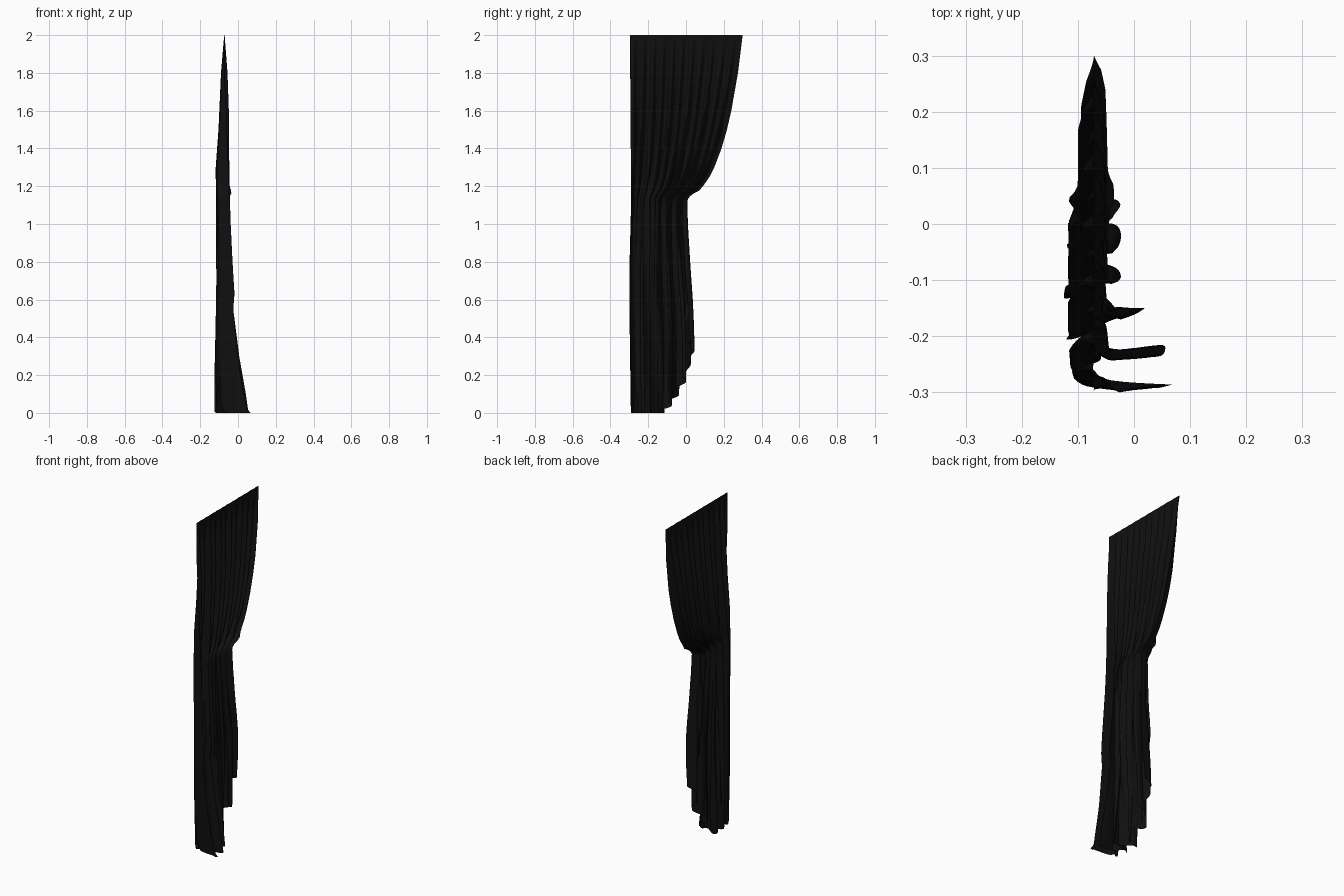
import bpy, bmesh, math

if "Cube" in bpy.data.objects:
    bpy.data.objects.remove(bpy.data.objects["Cube"])

TAU = math.tau
NU, NV = 240, 130


def lerp_table(pts, t):
    if t <= pts[0][0]:
        return pts[0][1]
    for (a, p), (b, q) in zip(pts, pts[1:]):
        if t <= b:
            return p + (q - p) * (t - a) / (b - a)
    return pts[-1][1]


def bump(t, centre, width):
    return math.exp(-((t - centre) / width) ** 2)


# Silhouette of the tied-back cloth, as (height, value) pairs
right_edge = [(0.33, .045), (0.45, .043), (0.6, .036), (0.8, .022), (1.0, .01), (1.13, .007),
              (1.15, .025), (1.165, .045), (1.175, .068), (1.2, .09), (1.25, .125), (1.3, .15),
              (1.4, .188), (1.5, .217), (1.6, .24), (1.8, .275), (2.0, .30)]
left_edge = [(0, -.292), (0.5, -.299), (0.75, -.30), (1.1, -.291), (1.5, -.293), (2, -.297)]
x_low = [(0, -.123), (0.3, -.121), (0.7, -.113), (1.0, -.115), (1.3, -.117), (1.5, -.103),
         (1.8, -.09), (2, -.073)]
x_high = [(0, .058), (0.1, .042), (0.3, .005), (0.55, -.027), (0.63, -.02), (0.8, -.03),
          (1.0, -.04), (1.2, -.046), (1.6, -.049), (1.8, -.056), (2, -.071)]
# Hem rises toward the pulled-back side, as (y, height) pairs
hem = [(-.13, 0), (-.1, .03), (-.05, .1), (0, .2), (.02, .28), (.045, .33)]
# How far the kicked-out lower folds reach, by y
kick = [(-.30, .75), (-.27, 1), (-.24, 1), (-.16, .55), (-.13, .15), (0, 0)]


def cloth_point(u, v):
    zb = lerp_table(hem, -.295 + .34 * u)
    z = zb + (2 - zb) * v ** 1.15
    lo_y, hi_y = lerp_table(left_edge, z), lerp_table(right_edge, z)
    y = lo_y + (hi_y - lo_y) * u
    low = lerp_table(x_low, z)
    high = lerp_table(x_high, z)
    calm = min(high, -.04 + .015 * bump(z, .6, .25))
    high = calm + (high - calm) * lerp_table(kick, y)
    if y > 0:
        low = max(low, -.10)
    low -= .02 * bump(z, 1.22, .06) * bump(y, .035, .015)
    high += .015 * bump(z, 1.18, .03) * bump(y, .05, .03)
    # Narrow pleats above merge into fewer deep folds below
    m = min(1, max(0, (1.45 - z) / .7))
    drift = .025 * math.sin(2.3 * z + 5 * u)
    fine = math.sin(TAU * 11 * (u + drift * .4) + .6)
    deep = math.sin(TAU * 5 * (u + drift) + 1.1)
    tiny = math.sin(TAU * 17 * u + 1.5 * math.sin(3 * z))
    s = (1 - m) * (.72 * fine + .28 * deep) + m * (.8 * deep + .3 * fine) + .12 * tiny
    w = .5 + .5 * math.tanh(1.5 * s) / math.tanh(1.5)
    x = low + (high - low) * w
    # Folds double back sideways
    end = min(1, 8 * u * (1 - u))
    y += .018 * m * end * math.sin(2 * TAU * 5 * (u + drift) + 2.2)
    # Corner spread out on the floor
    if z < .05:
        f = (1 - z / .05) ** 2
        x += .075 * f * bump(y, -.265, .018) * w
    return x, min(max(y, -.30), hi_y), z


# Curtain sheet
bm = bmesh.new()
rows = [[bm.verts.new(cloth_point(i / NU, j / NV)) for i in range(NU + 1)] for j in range(NV + 1)]
for a, b in zip(rows, rows[1:]):
    for i in range(NU):
        bm.faces.new((a[i], a[i + 1], b[i + 1], b[i]))
for f in bm.faces:
    f.smooth = True
mesh = bpy.data.meshes.new("curtain")
bm.to_mesh(mesh)
bm.free()
curtain = bpy.data.objects.new("curtain", mesh)
bpy.context.collection.objects.link(curtain)

# Black fabric
fabric = bpy.data.materials.new("black_fabric")
fabric.diffuse_color = (.005, .005, .005, 1)
fabric.use_nodes = True
fabric.node_tree.nodes["Principled BSDF"].inputs["Base Color"].default_value = fabric.diffuse_color
mesh.materials.append(fabric)
